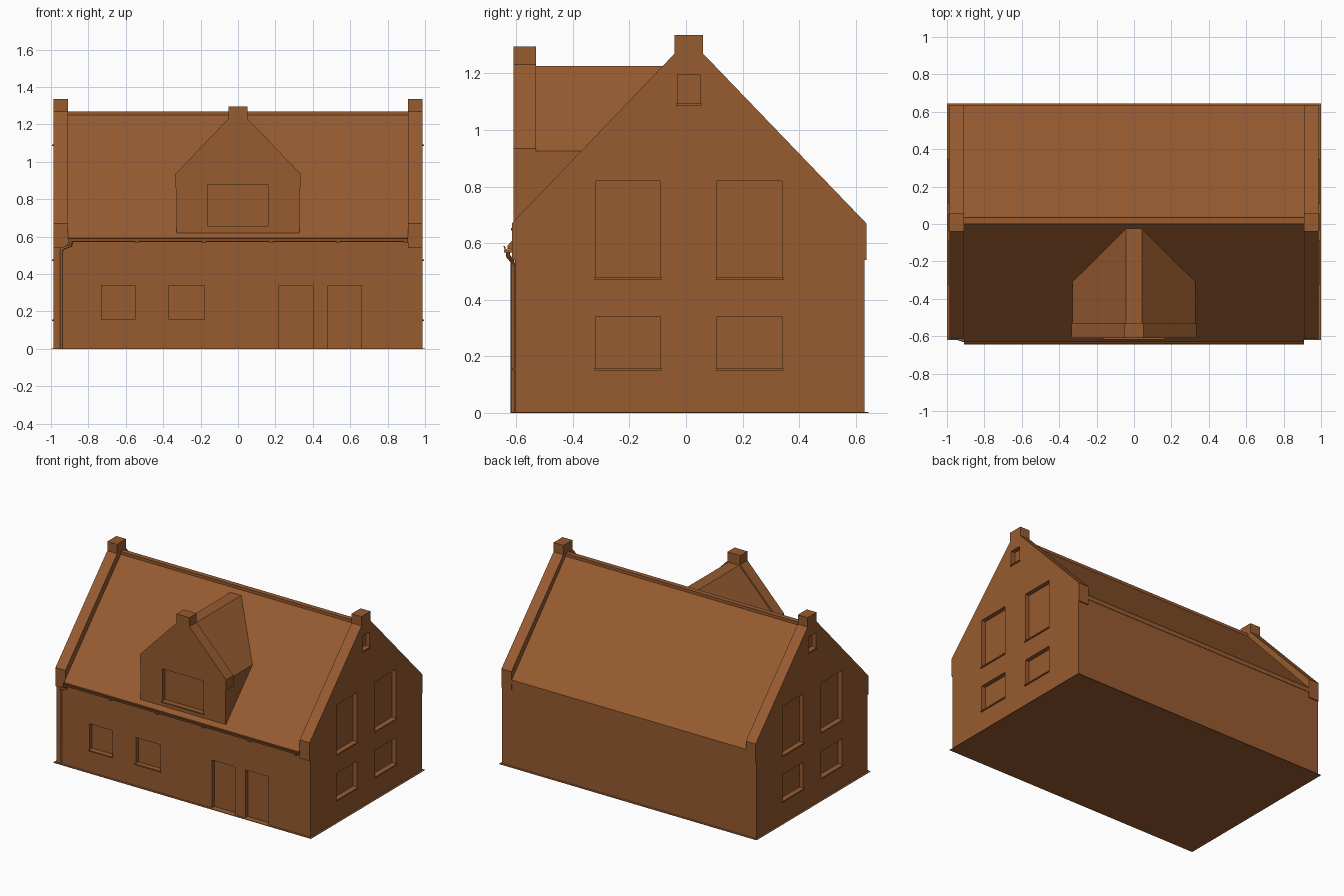
import bpy
import bmesh
from mathutils import Vector

cube = bpy.data.objects.get("Cube")
if cube:
    bpy.data.objects.remove(cube, do_unlink=True)

brown = bpy.data.materials.new("brick brown")
brown.use_nodes = True
colour = (0.31, 0.105, 0.03, 1)
brown.diffuse_color = colour
brown.node_tree.nodes["Principled BSDF"].inputs["Base Color"].default_value = colour


def finish(name, bm):
    bmesh.ops.recalc_face_normals(bm, faces=bm.faces)
    mesh = bpy.data.meshes.new(name)
    bm.to_mesh(mesh)
    bm.free()
    mesh.materials.append(brown)
    obj = bpy.data.objects.new(name, mesh)
    bpy.context.collection.objects.link(obj)
    return obj


def prism(name, outline, axis, start, end):
    """Extrude a (horizontal, z) outline along x or y."""
    bm = bmesh.new()
    place = (lambda u, z: (start, u, z)) if axis == "x" else (lambda u, z: (u, start, z))
    face = bm.faces.new([bm.verts.new(place(u, z)) for u, z in outline])
    new = bmesh.ops.extrude_face_region(bm, geom=[face])["geom"]
    shift = Vector((end - start, 0, 0) if axis == "x" else (0, end - start, 0))
    bmesh.ops.translate(bm, vec=shift, verts=[v for v in new if isinstance(v, bmesh.types.BMVert)])
    return finish(name, bm)


def box(name, x0, x1, y0, y1, z0, z1):
    return prism(name, [(x0, z0), (x1, z0), (x1, z1), (x0, z1)], "y", y0, y1)


def cut(obj, *bounds):
    cutter = box("cutter", *bounds)
    cutter.hide_render = True
    mod = obj.modifiers.new("opening", "BOOLEAN")
    mod.operation = "DIFFERENCE"
    mod.solver = "EXACT"
    mod.object = cutter
    bpy.context.view_layer.objects.active = obj
    bpy.ops.object.modifier_apply(modifier=mod.name)
    bpy.data.objects.remove(cutter, do_unlink=True)


def pipe(name, points, radius):
    curve = bpy.data.curves.new(name, "CURVE")
    curve.dimensions = "3D"
    curve.bevel_depth = radius
    curve.bevel_resolution = 1
    curve.use_fill_caps = True
    line = curve.splines.new("POLY")
    line.points.add(len(points) - 1)
    for p, co in zip(line.points, points):
        p.co = (*co, 1)
    curve.materials.append(brown)
    obj = bpy.data.objects.new(name, curve)
    bpy.context.collection.objects.link(obj)


FRONT, BACK, GROUND = -0.605, 0.63, 0.003
REVEAL, SILL = 0.03, 0.008

# Ground plate and main walls
box("ground_plate", -1, 1, -0.62, 0.645, 0, GROUND)
walls = box("main_walls", -0.91, 0.91, FRONT, BACK, GROUND, 0.59)

# Ground floor windows and doors
for i, (x0, x1) in enumerate([(-0.73, -0.55), (-0.37, -0.18)]):
    cut(walls, x0, x1, FRONT - 0.1, FRONT + REVEAL, 0.155, 0.34)
    box(f"front_sill_{i}", x0 - 0.004, x1 + 0.004, FRONT - SILL, FRONT + REVEAL, 0.15, 0.158)
for x0, x1 in [(0.22, 0.40), (0.48, 0.66)]:
    cut(walls, x0, x1, FRONT - 0.1, FRONT + REVEAL, -0.02, 0.34)

# Main roof with ridge cap
prism("main_roof", [(-0.63, 0.58), (-0.63, 0.592), (0, 1.25), (0, 1.27), (0.035, 1.27),
                    (0.035, 1.25), (0.633, 0.61), (0.633, 0.58)], "x", -0.91, 0.91)

# Gable walls with raised parapets, kneelers and chimney blocks
gable = [(FRONT, GROUND), (FRONT, 0.54), (-0.615, 0.54), (-0.615, 0.67), (-0.04, 1.27),
         (-0.04, 1.335), (0.06, 1.335), (0.06, 1.27), (0.637, 0.67), (0.637, 0.54),
         (BACK, 0.54), (BACK, GROUND)]
openings = [(y0, y1, z0, z1) for y0, y1 in [(-0.32, -0.09), (0.11, 0.34)]
            for z0, z1 in [(0.155, 0.34), (0.475, 0.82)]]
openings.append((-0.03, 0.05, 1.09, 1.195))
for side, s in [("right", -1), ("left", 1)]:
    wall = prism(f"{side}_gable", gable, "x", s * 0.91, s * 0.987)
    inner, outer = s * (0.987 - REVEAL), s * 1.1
    for i, (y0, y1, z0, z1) in enumerate(openings):
        cut(wall, min(inner, outer), max(inner, outer), y0, y1, z0, z1)
        sill = sorted((inner, s * (0.987 + SILL)))
        box(f"{side}_sill_{i}", *sill, y0 - 0.004, y1 + 0.004, z0 - 0.005, z0 + 0.003)

# Dormer
prism("dormer_body", [(-0.33, 0.62), (0.33, 0.62), (0.33, 0.925), (0.042, 1.225),
                      (-0.042, 1.225), (-0.33, 0.925)], "y", -0.54, -0.01)
half = [(0.33, 0.62), (0.33, 0.86), (0.335, 0.86), (0.335, 0.935), (0.05, 1.232), (0.05, 1.295)]
dormer = prism("dormer_gable", half + [(-x, z) for x, z in reversed(half)], "y", -0.61, -0.53)
cut(dormer, -0.16, 0.16, -0.7, -0.61 + REVEAL, 0.65, 0.88)
box("dormer_sill", -0.164, 0.164, -0.61 - SILL, -0.61 + REVEAL, 0.645, 0.654)

# Gutter trough, brackets and downpipe
prism("gutter", [(-0.645, 0.59), (-0.64, 0.573), (-0.625, 0.57), (-0.612, 0.578), (-0.612, 0.582),
                 (-0.626, 0.576), (-0.637, 0.58), (-0.64, 0.59)], "x", -0.91, 0.91)
for i in range(6):
    x = -0.9 + i * 0.359
    box(f"gutter_bracket_{i}", x - 0.01, x + 0.01, -0.644, -0.604, 0.566, 0.574)
pipe("downpipe", [(-0.89, -0.63, 0.575), (-0.895, -0.628, 0.553), (-0.94, -0.613, 0.535),
                  (-0.945, -0.612, 0.52), (-0.945, -0.612, GROUND)], 0.008)
